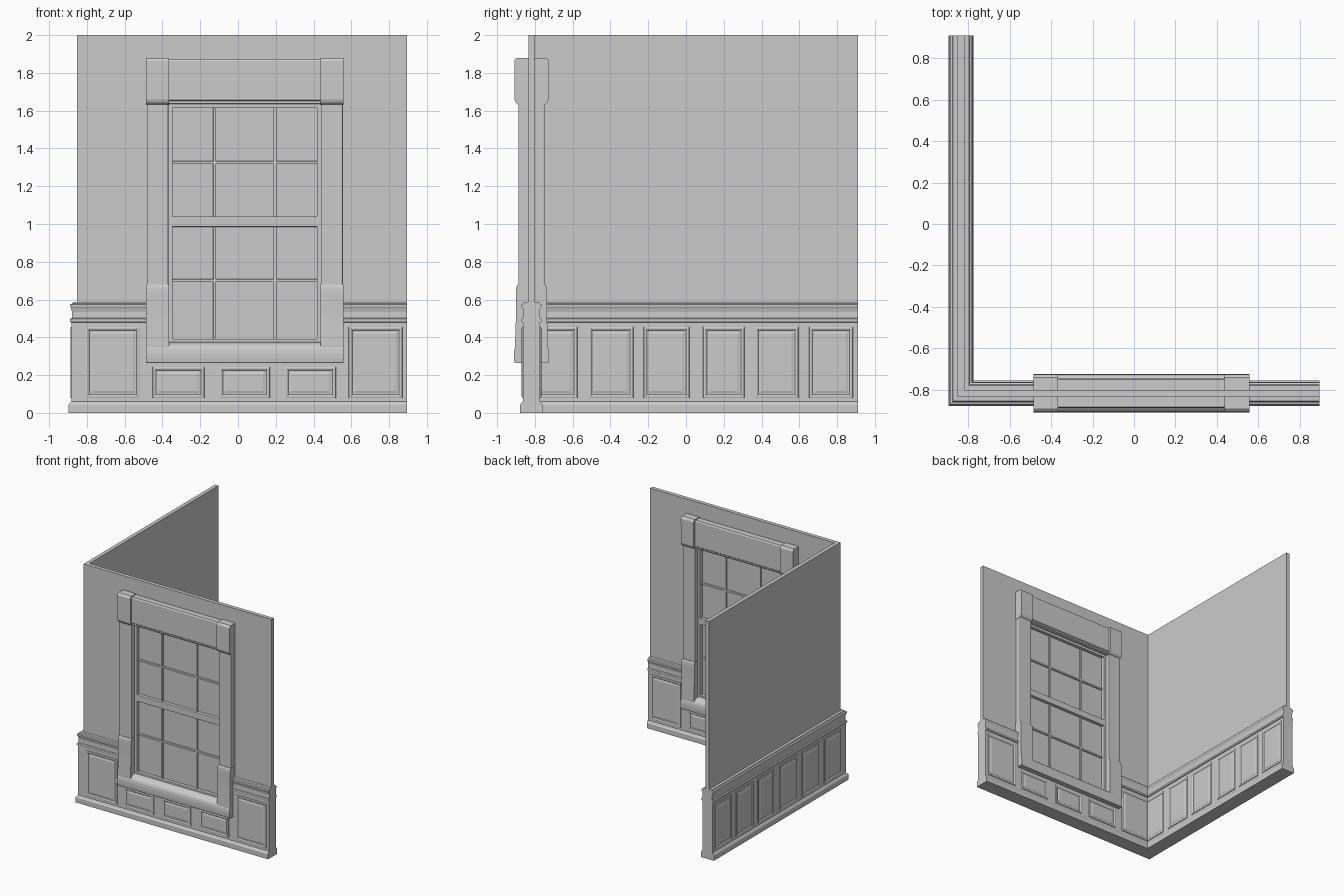
import bpy, bmesh
from mathutils import Vector

if "Cube" in bpy.data.objects:
    bpy.data.objects.remove(bpy.data.objects["Cube"])

CX, CY = -0.836, -0.818      # centre lines of the left wall and the front wall
WX = 0.036                   # window centre
RX, BY = 0.895, 0.91         # free ends of the two walls


def finish(name, bm, bevel=0.0):
    bmesh.ops.recalc_face_normals(bm, faces=bm.faces)
    me = bpy.data.meshes.new(name)
    bm.to_mesh(me)
    bm.free()
    ob = bpy.data.objects.new(name, me)
    bpy.context.collection.objects.link(ob)
    if bevel:
        m = ob.modifiers.new("bevel", 'BEVEL')
        m.width, m.segments = bevel, 2
    return ob


def box(name, x0, x1, y0, y1, z0, z1, bevel=0.0):
    bm = bmesh.new()
    bmesh.ops.create_cube(bm, size=1)
    for v in bm.verts:
        v.co = ((x0 + x1) / 2 + v.co.x * (x1 - x0), (y0 + y1) / 2 + v.co.y * (y1 - y0),
                (z0 + z1) / 2 + v.co.z * (z1 - z0))
    return finish(name, bm, bevel)


def wbox(name, x0, x1, half, z0, z1, bevel=0.0):
    # box straddling the front wall
    return box(name, x0, x1, CY - half, CY + half, z0, z1, bevel)


def sweep(name, path, half_profile):
    # two-sided profile (half width, height) swept along a mitred ground path
    prof = half_profile + [(-h, z) for h, z in reversed(half_profile)]
    pts = [Vector(p) for p in path]
    bm, rings = bmesh.new(), []
    for i, p in enumerate(pts):
        ns = []
        for a, b in ((i - 1, i), (i, i + 1)):
            if a >= 0 and b < len(pts):
                d = (pts[b] - pts[a]).normalized()
                ns.append(Vector((-d.y, d.x)))
        n = (ns[0] + ns[-1]) / (1 + ns[0].dot(ns[-1]))
        rings.append([bm.verts.new((p.x + n.x * h, p.y + n.y * h, z)) for h, z in prof])
    k = len(prof)
    for r, s in zip(rings, rings[1:]):
        for j in range(k):
            bm.faces.new((r[j], r[(j + 1) % k], s[(j + 1) % k], s[j]))
    bm.faces.new(rings[0])
    bm.faces.new(rings[-1])
    return finish(name, bm)


def panel(name, along_x, c, side, a0, a1, z0, z1):
    # raised moulding with a bevelled field, built from nested rectangles
    steps = [(0, -0.002), (0.003, 0.004), (0.010, 0.006), (0.016, 0.004),
             (0.020, 0.0006), (0.028, 0.0006), (0.038, 0.004)]
    bm, prev = bmesh.new(), None
    for inset, h in steps:
        off = c + side * (BODY + h)
        ring = []
        for a, z in ((a0 + inset, z0 + inset), (a1 - inset, z0 + inset),
                     (a1 - inset, z1 - inset), (a0 + inset, z1 - inset)):
            ring.append(bm.verts.new((a, off, z) if along_x else (off, a, z)))
        if prev:
            for j in range(4):
                bm.faces.new((prev[j], prev[(j + 1) % 4], ring[(j + 1) % 4], ring[j]))
        else:
            bm.faces.new(ring)
        prev = ring
    bm.faces.new(prev)
    return finish(name, bm)


# Walls, with the window opening left free in the front one
T = 0.016
L, R = WX - 0.43, WX + 0.43
box("left_wall", CX - T, CX + T, CY + T, BY, 0.3, 2)
wbox("front_wall_left", CX - T, L, T, 0.3, 2)
wbox("front_wall_right", R, RX, T, 0.3, 2)
wbox("front_wall_top", L, R, T, 1.7, 2)

# Wainscot with base moulding and cap rail
BODY = 0.046
base = [(0.061, 0), (0.061, 0.042), (0.057, 0.048), (0.053, 0.055), (BODY, 0.06)]
cap = [(BODY, 0.478), (0.053, 0.482), (0.055, 0.490), (0.053, 0.498), (0.044, 0.502),
       (0.043, 0.535), (0.047, 0.552), (0.053, 0.564), (0.053, 0.574),
       (0.042, 0.578), (0.038, 0.587), (0.015, 0.588)]
sweep("wainscot_corner", [(L, CY), (CX, CY), (CX, BY)], base + cap)
sweep("wainscot_right", [(RX, CY), (R, CY)], base + cap)
sweep("wainscot_under_window", [(R, CY), (L, CY)], base + [(BODY, 0.3)])

# Wainscot panels on both faces of each wall
for side, tag in ((-1, "outer"), (1, "inner")):
    for x0, x1, z0, z1 in ((-0.807, -0.517, 0.077, 0.457), (0.585, 0.872, 0.077, 0.457),
                           (-0.453, -0.177, 0.077, 0.245), (-0.1, 0.17, 0.077, 0.245),
                           (0.247, 0.52, 0.077, 0.245)):
        panel("front_panel_" + tag, True, CY, side, x0, x1, z0, z1)
    for y0, y1 in ((-0.81, -0.573), (-0.518, -0.277), (-0.226, 0.02),
                   (0.09, 0.31), (0.363, 0.597), (0.65, 0.885)):
        panel("side_panel_" + tag, False, CX, side, y0, y1, 0.077, 0.457)

# Window casing: pilasters, corner blocks and lower brackets, mirrored about the centre
block = [(0.068, 1.63), (0.083, 1.642), (0.090, 1.66), (0.091, 1.862), (0.086, 1.873), (0.076, 1.88)]
bracket = [(0.087, 0.3), (0.087, 0.36), (0.082, 0.52), (0.082, 0.64), (0.080, 0.665), (0.074, 0.68)]
for s, tag in ((-1, "left"), (1, "right")):
    xo, xi = WX + s * 0.522, WX + s * 0.402
    a, b = min(xo, xi), max(xo, xi)
    wbox("pilaster_" + tag, a + 0.003, b - 0.003, 0.070, 0.5, 1.65, 0.006)
    sweep("corner_block_" + tag, [(b, CY), (a, CY)], block)
    sweep("casing_bracket_" + tag, [(b, CY), (a, CY)], bracket)

# Header and rolled sill
header = [(0.058, 1.635), (0.064, 1.638), (0.064, 1.650), (0.071, 1.656), (0.072, 1.862), (0.066, 1.872)]
sweep("window_header", [(WX + 0.41, CY), (WX - 0.41, CY)], header)
sill = [(0.086, 0.263), (0.091, 0.270), (0.093, 0.290), (0.093, 0.315), (0.090, 0.338),
        (0.083, 0.354), (0.070, 0.365), (0.045, 0.375), (0.02, 0.378)]
sweep("window_sill", [(WX + 0.522, CY), (WX - 0.522, CY)], sill)

# Sashes: stiles, rails, muntins and glass
for s in (-1, 1):
    wbox("sash_stile", *sorted((WX + s * 0.382, WX + s * 0.41)), 0.032, 0.36, 1.65, 0.004)
    wbox("muntin_vertical", WX + s * 0.16 - 0.008, WX + s * 0.16 + 0.008, 0.016, 0.38, 1.62, 0.004)
for n, z0, z1 in (("bottom_rail", 0.35, 0.392), ("meeting_rail", 0.985, 1.04), ("top_rail", 1.614, 1.65)):
    wbox(n, WX - 0.4, WX + 0.4, 0.032, z0, z1, 0.004)
for z in (0.70, 1.325):
    wbox("muntin_horizontal", WX - 0.39, WX + 0.39, 0.0155, z - 0.008, z + 0.008, 0.004)
wbox("glass", WX - 0.4, WX + 0.4, 0.005, 0.36, 1.64)
